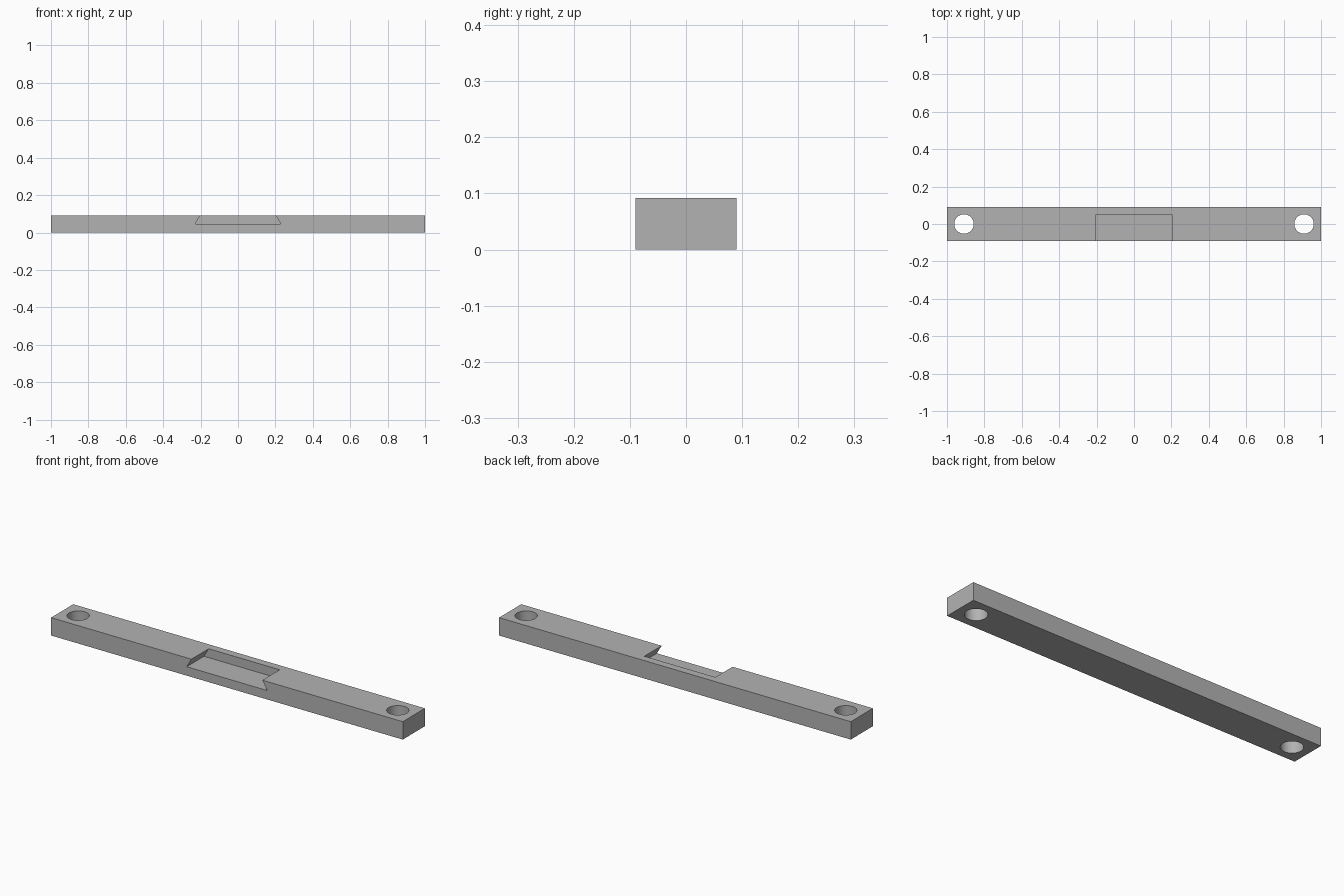
import bpy, bmesh, math

HALF_Y, HEIGHT = 0.09, 0.092
FLOOR_Z, BACK_Y = 0.046, 0.05

if "Cube" in bpy.data.objects:
    bpy.data.objects.remove(bpy.data.objects["Cube"], do_unlink=True)

grey = bpy.data.materials.new("plain_grey")
grey.use_nodes = True
grey.diffuse_color = (0.45, 0.45, 0.45, 1)
grey.node_tree.nodes["Principled BSDF"].inputs["Base Color"].default_value = (0.45, 0.45, 0.45, 1)


def prism(name, profile, y0, y1):
    """Extrude an xz profile along y."""
    bm = bmesh.new()
    face = bm.faces.new([bm.verts.new((x, y0, z)) for x, z in profile])
    extruded = bmesh.ops.extrude_face_region(bm, geom=[face])["geom"]
    verts = [g for g in extruded if isinstance(g, bmesh.types.BMVert)]
    bmesh.ops.translate(bm, verts=verts, vec=(0, y1 - y0, 0))
    bmesh.ops.recalc_face_normals(bm, faces=bm.faces)
    mesh = bpy.data.meshes.new(name)
    bm.to_mesh(mesh)
    bm.free()
    mesh.materials.append(grey)
    obj = bpy.data.objects.new(name, mesh)
    bpy.context.collection.objects.link(obj)
    return obj


# Main bar
bar = prism("bar", [(-1, 0), (1, 0), (1, HEIGHT), (-1, HEIGHT)], -HALF_Y, HALF_Y)

# Dovetail slot, open at the front and top, flared towards its floor
top_z = HEIGHT + 0.02
slope = math.tan(math.radians(30))
top_x = 0.202 - (top_z - HEIGHT) * slope
floor_x = 0.202 + (HEIGHT - FLOOR_Z) * slope
cutters = [prism("dovetail_cutter",
                 [(-floor_x, FLOOR_Z), (floor_x, FLOOR_Z), (top_x, top_z), (-top_x, top_z)],
                 -HALF_Y - 0.02, BACK_Y)]

# Round through hole near each end
for side, x in (("left", 0.909), ("right", -0.909)):
    bpy.ops.mesh.primitive_cylinder_add(vertices=64, radius=0.052, depth=0.3,
                                        location=(x, 0, HEIGHT / 2))
    hole = bpy.context.object
    hole.name = side + "_hole_cutter"
    hole.data.materials.append(grey)
    cutters.append(hole)

# Cut the bar, then drop the cutters
bpy.ops.object.select_all(action="DESELECT")
bpy.context.view_layer.objects.active = bar
bar.select_set(True)
for cutter in cutters:
    cutter.hide_render = True
    mod = bar.modifiers.new(cutter.name, "BOOLEAN")
    mod.operation = "DIFFERENCE"
    mod.solver = "EXACT"
    mod.object = cutter
    bpy.ops.object.modifier_apply(modifier=mod.name)
    bpy.data.objects.remove(cutter, do_unlink=True)

bpy.ops.object.shade_smooth_by_angle(angle=math.radians(30))
